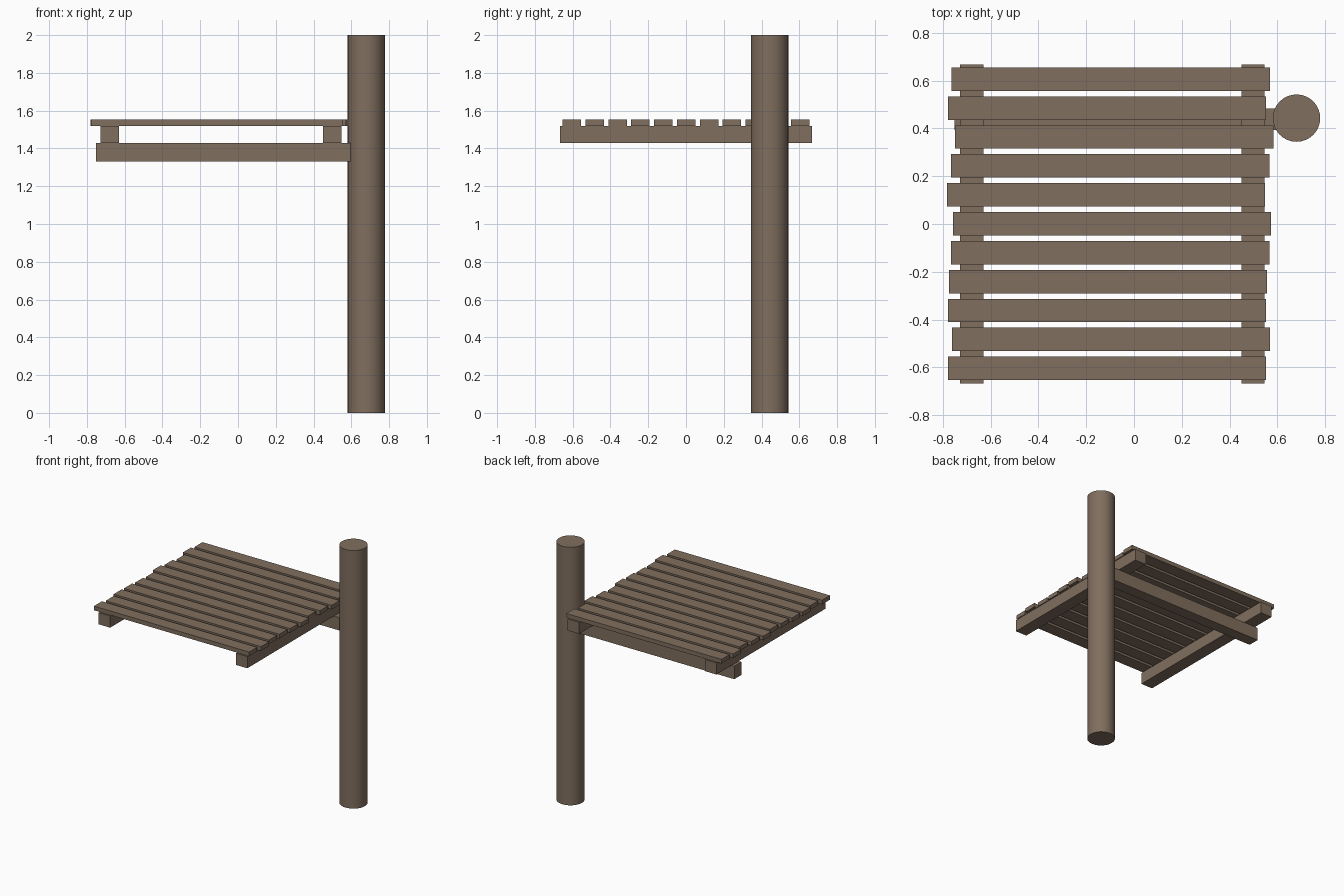
import bpy

if "Cube" in bpy.data.objects:
    bpy.data.objects.remove(bpy.data.objects["Cube"])

wood = bpy.data.materials.new("weathered brown wood")
wood.diffuse_color = (0.216, 0.156, 0.112, 1)
wood.use_nodes = True
wood.node_tree.nodes["Principled BSDF"].inputs["Base Color"].default_value = wood.diffuse_color


def box(name, x0, x1, y0, y1, z0, z1):
    bpy.ops.mesh.primitive_cube_add(
        size=1, location=((x0 + x1) / 2, (y0 + y1) / 2, (z0 + z1) / 2))
    ob = bpy.context.object
    ob.name = name
    ob.scale = (x1 - x0, y1 - y0, z1 - z0)
    bpy.ops.object.transform_apply(location=False, rotation=False, scale=True)
    ob.data.materials.append(wood)
    return ob


# round upright post
bpy.ops.mesh.primitive_cylinder_add(vertices=32, radius=0.099, depth=2, location=(0.68, 0.443, 1))
post = bpy.context.object
post.name = "post"
post.data.materials.append(wood)
bpy.ops.object.shade_smooth_by_angle(angle=0.6)

# support beam fixed to the post
box("support_beam", -0.752, 0.60, 0.394, 0.483, 1.33, 1.43)

# two joists under the deck
box("left_joist", -0.728, -0.629, -0.667, 0.667, 1.43, 1.52)
box("right_joist", 0.449, 0.547, -0.667, 0.667, 1.43, 1.52)

# deck slats from back to front, each shifted a little sideways
left_ends = [-0.763, -0.778, -0.748, -0.765, -0.782, -0.757,
             -0.765, -0.774, -0.778, -0.761, -0.778]
for i, x in enumerate(left_ends):
    y = 0.606 - i * 0.121
    box(f"deck_slat_{i + 1}", x, x + 1.331, y - 0.049, y + 0.049, 1.52, 1.552)
